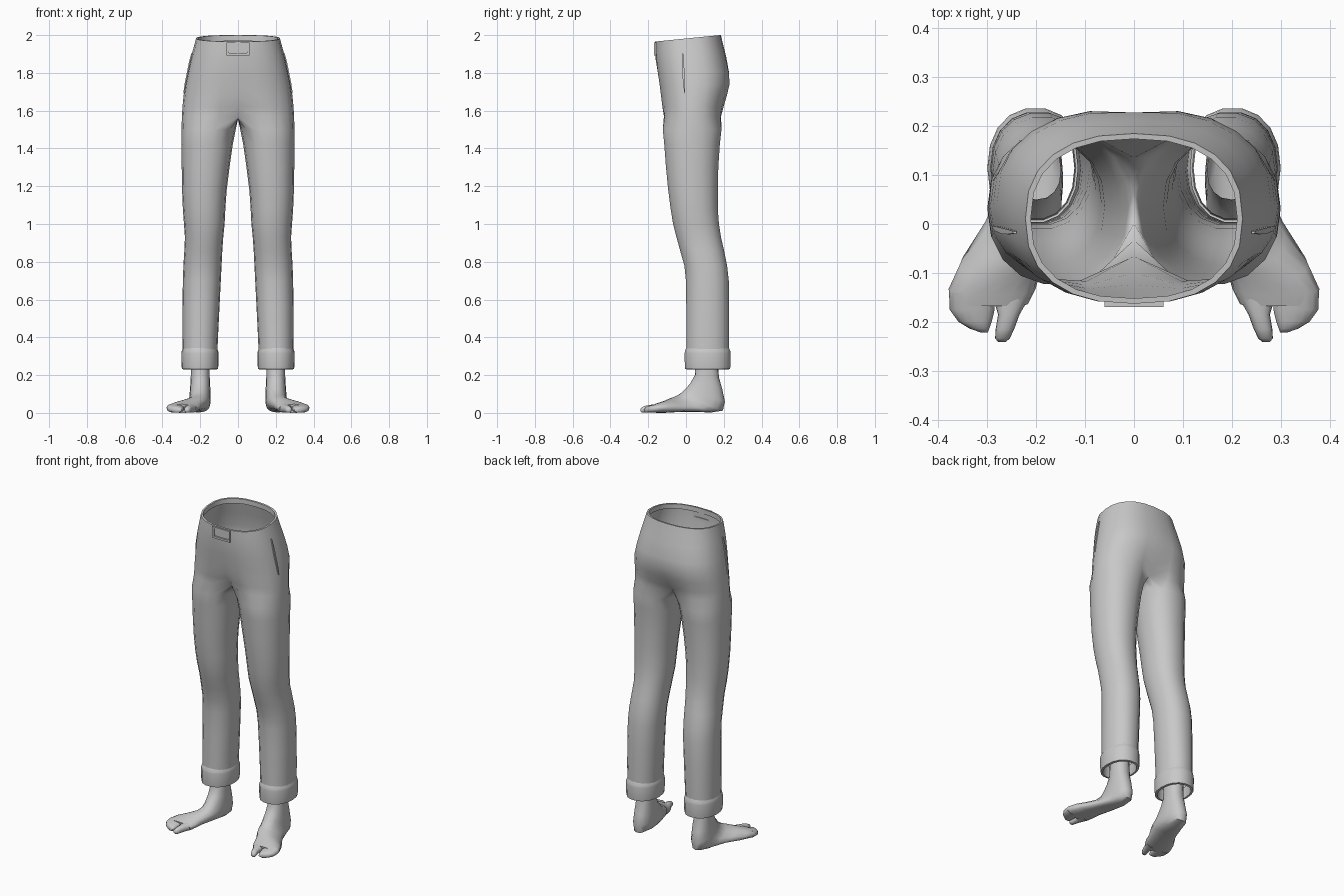
import bpy, bmesh, math

if "Cube" in bpy.data.objects:
    bpy.data.objects.remove(bpy.data.objects["Cube"])

grey = bpy.data.materials.new("plain grey")
grey.diffuse_color = (0.58, 0.58, 0.58, 1)
grey.use_nodes = True
grey.node_tree.nodes["Principled BSDF"].inputs["Base Color"].default_value = grey.diffuse_color


def spow(v, n):
    return math.copysign(abs(v) ** (2 / n), v)


def finish(name, bm, mirror=True, angle=40):
    bmesh.ops.recalc_face_normals(bm, faces=bm.faces)
    me = bpy.data.meshes.new(name)
    bm.to_mesh(me)
    bm.free()
    me.materials.append(grey)
    ob = bpy.data.objects.new(name, me)
    bpy.context.collection.objects.link(ob)
    if mirror:
        m = ob.modifiers.new("mirror", 'MIRROR')
        m.merge_threshold = 0.0005
    bpy.ops.object.select_all(action='DESELECT')
    ob.select_set(True)
    bpy.context.view_layer.objects.active = ob
    bpy.ops.object.shade_smooth_by_angle(angle=math.radians(angle))
    return ob


def bridge(bm, a, b, closed=True):
    n = len(a)
    for i in range(n if closed else n - 1):
        j = (i + 1) % n
        bm.faces.new((a[i], a[j], b[j], b[i]))


def loft(bm, rings, caps=(False, False)):
    vs = [[bm.verts.new(p) for p in r] for r in rings]
    for a, b in zip(vs, vs[1:]):
        bridge(bm, a, b)
    if caps[0]:
        bm.faces.new(vs[0])
    if caps[1]:
        bm.faces.new(vs[-1])
    return vs


def leg_ring(z, xi, xo, yf, yb, grow=0.0, n=2.2):
    cx, cy = (xi + xo) / 2, (yf + yb) / 2
    w, d = (xo - xi) / 2 + grow, (yb - yf) / 2 + grow
    out = []
    for i in range(18):
        a = math.radians(-120 + 20 * i)
        out.append((cx + w * spow(math.cos(a), n), cy + d * spow(math.sin(a), n), z))
    return out


# --- trousers: half hip shell, crotch seam and one leg, mirrored ---
# z, half width, front y, back y, centre dip
hips = [(1.982, .222, -.163, .185, 0), (1.94, .233, -.163, .195, 0),
        (1.88, .250, -.161, .212, 0), (1.80, .268, -.155, .234, .006),
        (1.74, .280, -.147, .238, .010), (1.68, .288, -.140, .224, .016),
        (1.62, .294, -.135, .209, .035), (1.57, .297, -.131, .200, .065)]


def hip_ring(z, w, yf, yb, dip, shrink=0.0, drop=0.0):
    cy, d = (yf + yb) / 2, (yb - yf) / 2 - shrink
    tilt = 0.1 * max(0, (z - 1.8) / 0.182)
    out = []
    for i in range(13):
        a = math.radians(-90 + 15 * i)
        x = 0 if i in (0, 12) else (w - shrink) * spow(math.cos(a), 2.4)
        s = spow(math.sin(a), 2.4)
        y = cy + d * s - s * dip * math.exp(-(x / 0.07) ** 2)
        out.append((x, y, z + tilt * y - drop))
    return out


bm = bmesh.new()
rows = [hip_ring(*hips[0], shrink=.011, drop=.03), hip_ring(*hips[0], shrink=.011)]
rows += [hip_ring(*h) for h in hips]
rings = [[bm.verts.new(p) for p in r] for r in rows]
for a, b in zip(rings, rings[1:]):
    bridge(bm, a, b, closed=False)
last = rings[-1]
yb, yf = last[12].co.y, last[0].co.y
seam = [bm.verts.new((0, yb + (yf - yb) * k / 6, 1.555)) for k in range(1, 6)]

# z, inner x, outer x, front y, back y
leg = [(1.50, .012, .299, -.125, .190), (1.42, .028, .300, -.117, .181),
       (1.30, .045, .298, -.108, .173), (1.18, .060, .296, -.096, .170),
       (1.08, .067, .292, -.083, .170), (1.00, .071, .286, -.070, .176),
       (.93, .078, .281, -.052, .187), (.86, .083, .284, -.033, .203),
       (.78, .087, .289, -.010, .219), (.70, .091, .292, -.002, .228),
       (.56, .098, .294, .000, .230), (.42, .105, .294, .000, .230),
       (.30, .110, .293, .000, .228)]
prev = last + seam
for row in leg:
    cur = [bm.verts.new(p) for p in leg_ring(*row)]
    bridge(bm, prev, cur)
    prev = cur
finish("trousers", bm, angle=50)

# --- rolled cuffs ---
bm = bmesh.new()
size = (.113, .290, .001, .228)
cuff = [(.350, -.002), (.328, .008), (.315, .010), (.250, .009), (.232, .007),
        (.230, -.006), (.250, -.009), (.300, -.009)]
loft(bm, [leg_ring(z, *size, grow=g) for z, g in cuff])
finish("cuffs", bm, angle=45)


# --- feet: sections run from the instep point to the heel or sole point ---
def section(yt, zt, yb, zb, cx, hw, n=2.3, count=16):
    out = []
    for i in range(count):
        a = 2 * math.pi * i / count
        t = 0.5 - 0.5 * spow(math.cos(a), n)
        out.append((cx + hw * spow(math.sin(a), n),
                    yt + (yb - yt) * t, zt + (zb - zt) * t))
    return out


bm = bmesh.new()
foot = [(.050, .28, .170, .28, .200, .050), (.047, .20, .174, .19, .200, .050),
        (.022, .155, .192, .125, .200, .053), (-.008, .122, .206, .06, .201, .056),
        (-.030, .102, .195, .012, .203, .058), (-.055, .088, .130, .002, .212, .063),
        (-.085, .077, .040, .006, .236, .073), (-.115, .064, -.050, .004, .272, .084),
        (-.145, .054, -.120, .000, .290, .089), (-.168, .046, -.160, .000, .297, .080)]
loft(bm, [section(*s) for s in foot], (False, True))
# two toe lobes with a split between them
toes = [[(.140, .048, .250, .042), (.185, .043, .256, .022),
         (.215, .038, .264, .019), (.234, .030, .269, .015), (.241, .020, .270, .008)],
        [(.140, .050, .332, .046), (.175, .042, .331, .046),
         (.200, .036, .325, .034), (.214, .030, .316, .020), (.222, .020, .306, .007)]]
for lobe in toes:
    loft(bm, [section(-y, z, -y, .001 if z > .025 else .008, cx, hw)
              for y, z, cx, hw in lobe], (True, True))
finish("feet", bm, angle=50)

# --- side pocket slits ---
bm = bmesh.new()
slit = [(1.905, .244, -.017, .002), (1.86, .256, -.016, .005),
        (1.80, .268, -.014, .006), (1.74, .280, -.010, .005), (1.69, .287, -.006, .002)]
loft(bm, [[(x - .004, y - h, z), (x + .003, y - h, z),
           (x + .003, y + h, z), (x - .004, y + h, z)] for z, x, y, h in slit], (True, True))
finish("pocket_slits", bm, angle=30)

# --- front buckle: four bars around a thin plate ---
bm = bmesh.new()


def box(x0, x1, y0, y1, z0, z1):
    loft(bm, [[(x0, y0, z), (x1, y0, z), (x1, y1, z), (x0, y1, z)] for z in (z0, z1)],
         (True, True))


box(-.060, .060, -.170, -.156, 1.892, 1.904)
box(-.060, .060, -.170, -.156, 1.952, 1.962)
for s in (-1, 1):
    xs = sorted((s * .060, s * .048))
    box(*xs, -.170, -.156, 1.904, 1.952)
box(-.048, .048, -.165, -.157, 1.912, 1.952)
finish("buckle", bm, mirror=False, angle=30)
